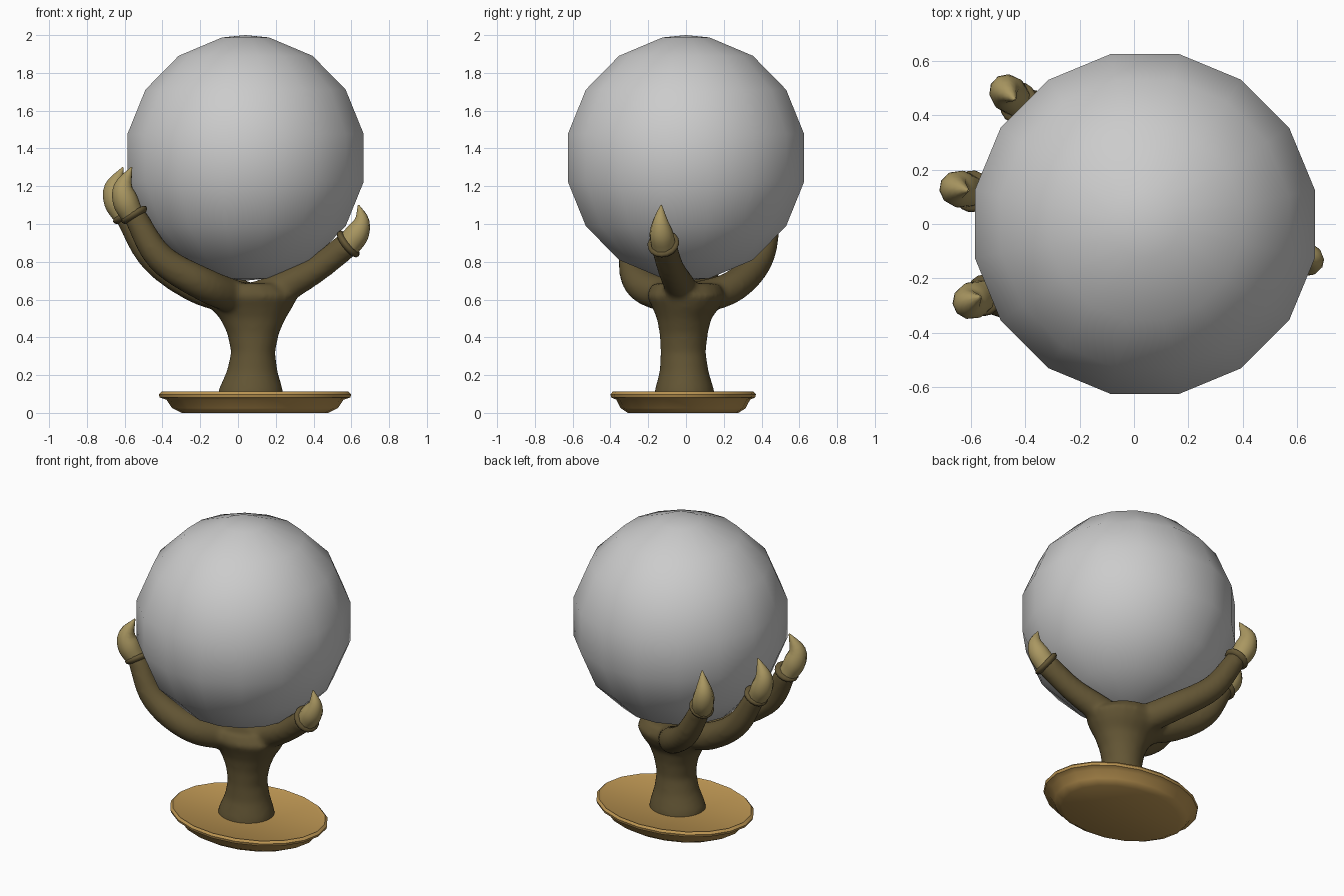
import bpy, bmesh
from math import sin, cos, pi, radians
from mathutils import Vector

if "Cube" in bpy.data.objects:
    bpy.data.objects.remove(bpy.data.objects["Cube"])

CX, CZ, R = 0.04, 1.35, 0.65          # orb centre and radius


def material(name, rgb):
    m = bpy.data.materials.new(name)
    m.diffuse_color = (*rgb, 1)
    m.use_nodes = True
    m.node_tree.nodes["Principled BSDF"].inputs["Base Color"].default_value = m.diffuse_color
    return m


SKIN = material("dark_bronze", (0.125, 0.092, 0.035))
HORN = material("claw_gold", (0.40, 0.31, 0.12))
BRASS = material("base_brass", (0.50, 0.30, 0.085))


def loft(bm, rings):
    """Skin a list of rings; a one-point ring is a pole."""
    vs = [[bm.verts.new(p) for p in r] for r in rings]
    for a, b in zip(vs, vs[1:]):
        n = max(len(a), len(b))
        for i in range(n):
            j = (i + 1) % n
            if len(a) == 1:
                bm.faces.new((a[0], b[j], b[i]))
            elif len(b) == 1:
                bm.faces.new((a[i], a[j], b[0]))
            else:
                bm.faces.new((a[i], a[j], b[j], b[i]))


def finish(bm, name, mat=None, sharp=None):
    bmesh.ops.recalc_face_normals(bm, faces=bm.faces[:])
    me = bpy.data.meshes.new(name)
    bm.to_mesh(me)
    bm.free()
    ob = bpy.data.objects.new(name, me)
    bpy.context.collection.objects.link(ob)
    if mat:
        me.materials.append(mat)
    for p in me.polygons:
        p.use_smooth = True
    if sharp:
        bpy.ops.object.select_all(action='DESELECT')
        ob.select_set(True)
        bpy.context.view_layer.objects.active = ob
        bpy.ops.object.shade_smooth_by_angle(angle=radians(sharp))
    return ob


def oval(cx, cy, z, rx, ry, n, off=0.0):
    if rx == 0:
        return [Vector((cx, cy, z))]
    return [Vector((cx + rx * cos(2 * pi * (i + off) / n),
                    cy + ry * sin(2 * pi * (i + off) / n), z)) for i in range(n)]


def resample(keys, steps):
    """Catmull-Rom through (x, y, z, radius) keys."""
    k = [Vector(p) for p in keys]
    k = [2 * k[0] - k[1]] + k + [2 * k[-1] - k[-2]]
    out = []
    for i in range(1, len(k) - 2):
        p0, p1, p2, p3 = k[i - 1:i + 3]
        for s in range(steps):
            t = s / steps
            out.append(0.5 * (2 * p1 + (p2 - p0) * t + (2 * p0 - 5 * p1 + 4 * p2 - p3) * t * t
                              + (3 * p1 - p0 - 3 * p2 + p3) * t ** 3))
    return out + [k[-2]]


def tube(bm, keys, n, steps):
    pts = resample(keys, steps)
    rings = [[pts[0].xyz]]
    for i, p in enumerate(pts):
        d = (pts[min(i + 1, len(pts) - 1)].xyz - pts[max(i - 1, 0)].xyz).normalized()
        side = d.cross(Vector((CX, 0, CZ)) - p.xyz).normalized()
        up = side.cross(d)
        if p.w > 1e-4:
            rings.append([p.xyz + p.w * (side * cos(2 * pi * j / n) + up * sin(2 * pi * j / n))
                          for j in range(n)])
    rings.append([pts[-1].xyz])
    loft(bm, rings)


# Orb: 16 sides, rings offset half a step from the poles
bm = bmesh.new()
rings = [oval(CX, 0, CZ - R, 0, 0, 16)]
for k in range(8):
    a = pi * (k + 0.5) / 8
    rings.append(oval(CX, 0, CZ - R * cos(a), R * sin(a), R * sin(a), 16, 0.5))
rings.append(oval(CX, 0, CZ + R, 0, 0, 16))
loft(bm, rings)
finish(bm, "orb")

# Oval base plate with a raised lip
bm = bmesh.new()
profile = [(0, .005), (.76, .005), (.86, .025), (.92, .07), (.99, .082), (1, .098),
           (.97, .112), (.93, .103), (0, .1)]
loft(bm, [oval(.09, -.015, z, .51 * f, .385 * f, 20) for f, z in profile])
for v in bm.verts:
    if v.co.z < .01:
        v.co.z = 0
finish(bm, "base_plate", BRASS, 40)

# Hand: wrist, palm and four fingers fused into one smooth skin
FINGERS = {
    "thumb": [(.08, -.01, .60, .09), (.24, -.03, .665, .085), (.42, -.08, .765, .072), (.585, -.12, .895, .07)],
    "front_finger": [(.02, -.04, .60, .09), (-.17, -.23, .675, .09), (-.41, -.28, .82, .078), (-.55, -.262, 1.05, .062)],
    "middle_finger": [(.02, .02, .60, .09), (-.22, .07, .665, .085), (-.45, .11, .82, .076), (-.595, .12, 1.05, .062)],
    "back_finger": [(.05, .04, .60, .09), (-.08, .25, .67, .085), (-.28, .39, .82, .076), (-.425, .445, 1.05, .062)],
}
bm = bmesh.new()
wrist = [(.06, .065, -.008, .178, .165), (.12, .067, -.008, .172, .158), (.22, .075, -.01, .135, .13),
         (.32, .08, -.015, .117, .12), (.42, .08, -.012, .137, .128), (.5, .078, -.01, .175, .145),
         (.56, .07, 0, .22, .18), (.62, .06, 0, .26, .21), (.685, .05, 0, .2, .18)]
loft(bm, [oval(.065, 0, .06, 0, 0, 20)] + [oval(cx, cy, z, rx, ry, 20) for z, cx, cy, rx, ry in wrist]
     + [oval(.05, 0, .69, 0, 0, 20)])
for keys in FINGERS.values():
    tube(bm, keys, 14, 6)
hand = finish(bm, "hand", SKIN)
mod = hand.modifiers.new("fuse", 'REMESH')
mod.mode = 'VOXEL'
mod.voxel_size = 0.016
mod.use_smooth_shade = True
mod = hand.modifiers.new("soften", 'SMOOTH')
mod.factor = 0.5
mod.iterations = 8

# Claws (distance from orb axis, height, radius) and the cuffs at their roots
LONG = [(.655, 1.045, .06), (.695, 1.12, .068), (.708, 1.2, .05), (.66, 1.3, .004)]
SHORT = [(.555, .885, .066), (.605, .95, .064), (.63, 1.02, .04), (.612, 1.1, .004)]
for name, keys in FINGERS.items():
    end = Vector(keys[-1][:3])
    u = Vector((end.x - CX, end.y, 0)).normalized()
    shape = SHORT if name == "thumb" else LONG
    bm = bmesh.new()
    tube(bm, [(CX + u.x * r, u.y * r, z, w) for r, z, w in shape], 10, 4)
    finish(bm, name + "_claw", HORN, 60)

    axis = (end - Vector(keys[-2][:3])).normalized()
    w = keys[-1][3]
    bm = bmesh.new()
    tube(bm, [(*(end + axis * t), w + g) for t, g in
              ((-.022, -.004), (-.012, .011), (.004, .015), (.014, .004))], 16, 2)
    finish(bm, name + "_cuff", SKIN, 50)
